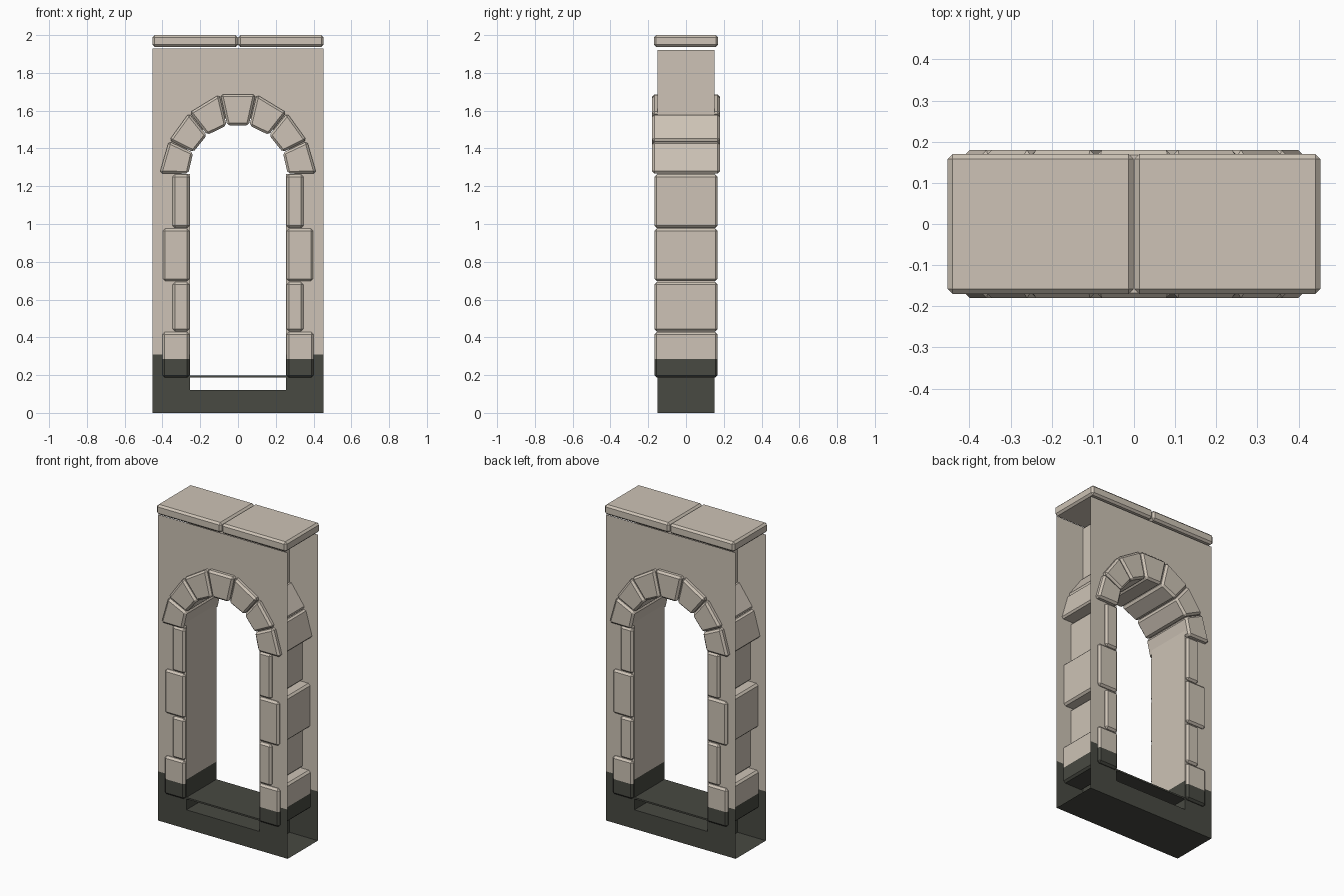
import bpy, bmesh, math
from mathutils import Vector

if "Cube" in bpy.data.objects:
    bpy.data.objects.remove(bpy.data.objects["Cube"])


def material(name, rgb):
    m = bpy.data.materials.new(name)
    m.diffuse_color = (*rgb, 1)
    m.use_nodes = True
    m.node_tree.nodes["Principled BSDF"].inputs["Base Color"].default_value = m.diffuse_color
    return m


PALE = material("pale_stone", (0.61, 0.545, 0.465))
DARK = material("dark_plinth", (0.065, 0.067, 0.054))
SPRING = 1.265   # height where the arch starts
HALF = 0.255     # half width of the opening


def finish(bm, name, split):
    """Cut at the plinth height and colour the faces below it dark."""
    bmesh.ops.bisect_plane(bm, geom=bm.verts[:] + bm.edges[:] + bm.faces[:],
                           plane_co=(0, 0, split), plane_no=(0, 0, 1))
    for f in bm.faces:
        f.material_index = int(f.calc_center_bounds().z < split)
    big = [f for f in bm.faces if len(f.verts) > 4]
    bmesh.ops.triangulate(bm, faces=big)
    me = bpy.data.meshes.new(name)
    bm.to_mesh(me)
    bm.free()
    me.materials.append(PALE)
    me.materials.append(DARK)
    ob = bpy.data.objects.new(name, me)
    bpy.context.collection.objects.link(ob)
    return ob


def block(name, profile, depth, bevel=0.012, split=0.285):
    """Bevelled stone: an xz profile pushed through the wall from -depth to depth."""
    bm = bmesh.new()
    front = [bm.verts.new((x, -depth, z)) for x, z in profile]
    back = [bm.verts.new((x, depth, z)) for x, z in profile]
    bm.faces.new(front)
    bm.faces.new(back[::-1])
    n = len(profile)
    for i in range(n):
        j = (i + 1) % n
        bm.faces.new((front[i], back[i], back[j], front[j]))
    bmesh.ops.recalc_face_normals(bm, faces=bm.faces[:])
    if bevel:
        bmesh.ops.bevel(bm, geom=bm.edges[:], offset=bevel, segments=1,
                        affect='EDGES', profile=0.5)
    return finish(bm, name, split)


def rect(x0, x1, z0, z1):
    return [(x0, z0), (x1, z0), (x1, z1), (x0, z1)]


def sheet(bm, pts, facing):
    f = bm.faces.new([bm.verts.new(p) for p in pts])
    f.normal_update()
    if f.normal.dot(Vector(facing)) < 0:
        f.normal_flip()


# Wall: thin front and back skins with an arched hole, open at both ends
arc = [(0.30 * math.cos(a), SPRING + 0.30 * math.sin(a))
       for a in (math.radians(90 - 90 * i / 8) for i in range(9))]
outline = [(0, 0), (0.452, 0), (0.452, 1.93), (0, 1.93)] + arc + \
          [(HALF, SPRING), (HALF, 0.12), (0, 0.12)]
bm = bmesh.new()
for side in (-1, 1):
    for y in (-0.15, 0.15):
        sheet(bm, [(side * x, y, z) for x, z in outline], (0, y, 0))
    # jamb running the full height inside the wall
    x = side * HALF
    sheet(bm, [(x, -0.15, 0), (x, 0.15, 0), (x, 0.15, 1.92), (x, -0.15, 1.92)], (-side, 0, 0))
# Base and low sill
for z, w, d in ((0, 0.452, -1), (0.12, HALF, 1)):
    sheet(bm, [(-w, -0.15, z), (w, -0.15, z), (w, 0.15, z), (-w, 0.15, z)], (0, 0, d))
finish(bm, "wall", 0.31)

# Threshold plate
block("threshold", rect(-HALF, HALF, 0.188, 0.198), 0.15, 0)

# Jamb stones, alternating wide and narrow
courses = [(0.187, 0.428, 0.40), (0.432, 0.692, 0.346),
           (0.698, 0.975, 0.398), (0.979, 1.262, 0.346)]
for side, label in ((-1, "left"), (1, "right")):
    for i, (z0, z1, w) in enumerate(courses):
        block(f"jamb_stone_{label}_{i + 1}",
              rect(*sorted((side * 0.2575, side * w)), z0, z1), 0.167)

# Seven arch stones, the keystone and its neighbours rising slightly
step = math.pi / 7
outer = [0.415, 0.405, 0.414, 0.432]
for i in range(7):
    gap = 0.007
    a0, a1 = i * step + gap, (i + 1) * step - gap
    r0, r1 = (outer[min(k, 7 - k)] for k in (i, i + 1))
    pts = [(r * math.cos(a), SPRING + r * math.sin(a))
           for r, a in ((0.263, a0), (r0, a0), (r1, a1), (0.263, a1))]
    block("keystone" if i == 3 else f"arch_stone_{i + 1}", pts, 0.18)

# Two coping slabs
for side, label in ((-1, "left"), (1, "right")):
    block(f"coping_{label}", rect(*sorted((side * 0.001, side * 0.453)), 1.937, 2.0), 0.17)
